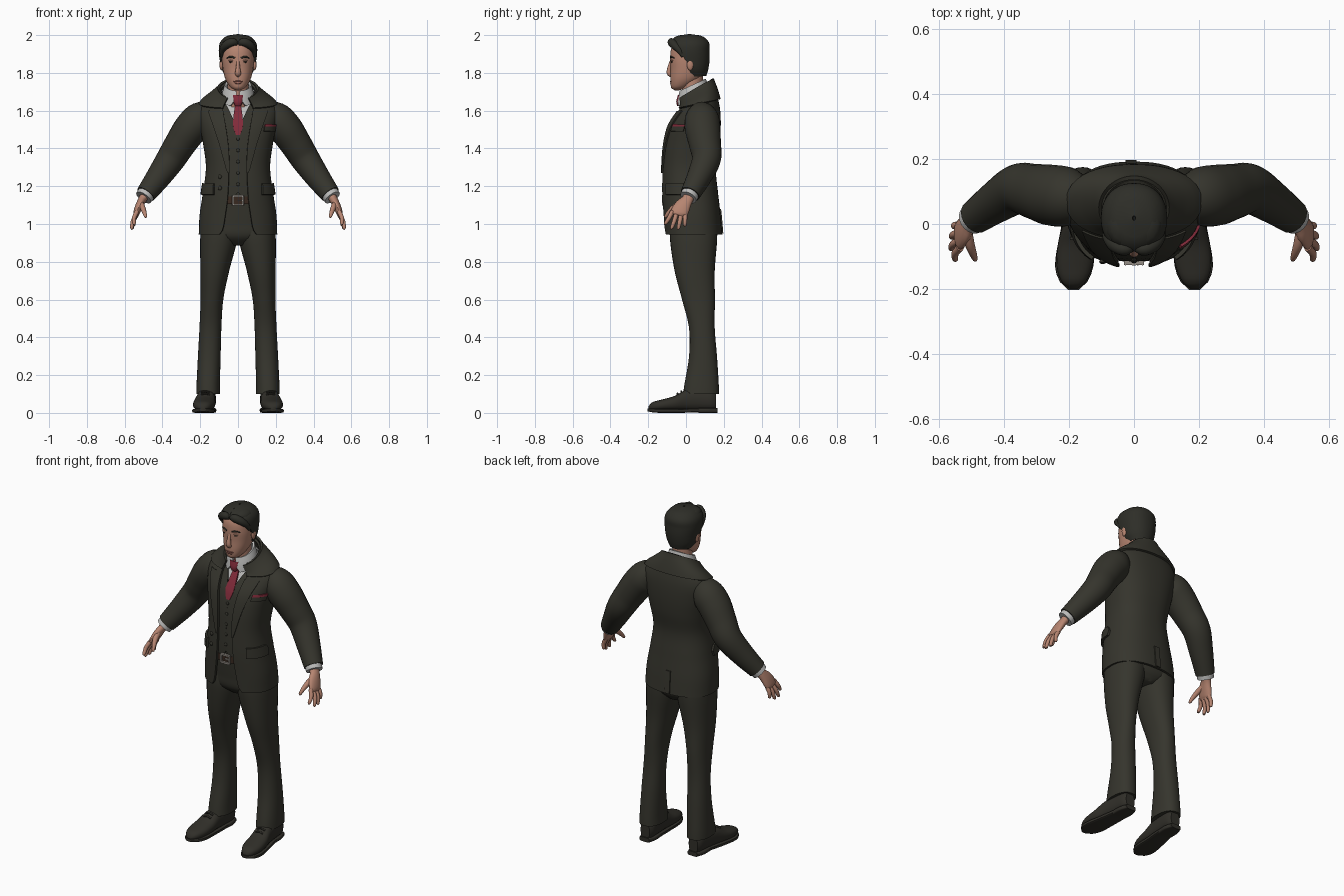
import bpy, bmesh, math
from mathutils import Vector


def material(name, rgb):
    m = bpy.data.materials.new(name)
    m.diffuse_color = (*rgb, 1)
    return m


SUIT = material("suit_cloth", (0.036, 0.035, 0.026))
HAIR = material("dark_hair", (0.027, 0.027, 0.021))
SKIN = material("skin", (0.47, 0.235, 0.165))
SHIRT = material("shirt_white", (0.5, 0.5, 0.49))
TIE = material("tie_red", (0.22, 0.024, 0.042))
SHOE = material("shoe_leather", (0.03, 0.028, 0.022))
BELT = material("belt_leather", (0.04, 0.022, 0.014))
METAL = material("buckle_metal", (0.3, 0.27, 0.24))
LIP = material("lips", (0.33, 0.12, 0.095))


def sample(keys, s):
    """Smooth interpolation of key rows; the first entry is the parameter."""
    s = min(max(s, keys[0][0]), keys[-1][0])
    i = max(j for j in range(len(keys) - 1) if keys[j][0] <= s)
    a, b = Vector(keys[i]), Vector(keys[i + 1])
    p, q = Vector(keys[max(i - 1, 0)]), Vector(keys[min(i + 2, len(keys) - 1)])
    h = b[0] - a[0]
    t = (s - a[0]) / h
    ta, tb = (b - p) / (b[0] - p[0]) * h, (q - a) / (q[0] - a[0]) * h
    return (a * (2*t**3 - 3*t*t + 1) + ta * (t**3 - 2*t*t + t)
            + b * (3*t*t - 2*t**3) + tb * (t**3 - t*t))


def steps(a, b, n):
    return [a + (b - a) * i / (n - 1) for i in range(n)]


def power(v, e):
    return math.copysign(abs(v) ** e, v)


def loft(name, rings, mat, closed=True, thick=0, mirror=False):
    bm = bmesh.new()
    vs = [[bm.verts.new(p) for p in r] for r in rings]
    n = len(rings[0])
    for r0, r1 in zip(vs, vs[1:]):
        for i in range(n if closed else n - 1):
            j = (i + 1) % n
            bm.faces.new((r0[i], r0[j], r1[j], r1[i]))
    if closed and not thick:
        bm.faces.new(vs[0])
        bm.faces.new(vs[-1])
    bmesh.ops.recalc_face_normals(bm, faces=bm.faces)
    me = bpy.data.meshes.new(name)
    bm.to_mesh(me)
    bm.free()
    me.materials.append(mat)
    ob = bpy.data.objects.new(name, me)
    bpy.context.collection.objects.link(ob)
    bpy.ops.object.select_all(action='DESELECT')
    ob.select_set(True)
    bpy.context.view_layer.objects.active = ob
    if thick:
        m = ob.modifiers.new("thickness", 'SOLIDIFY')
        m.thickness, m.offset = thick, 0
        bpy.ops.object.modifier_apply(modifier=m.name)
    bpy.ops.object.shade_smooth_by_angle(angle=math.radians(45))
    if mirror:
        ob.modifiers.new("mirror", 'MIRROR')
    return ob


# Body surface rows: height, centre x, centre y, half width, half depth, roundness, tilt
def point(keys, s, a, off=0):
    _, cx, cy, rx, ry, p, tilt = sample(keys, s)
    x = (rx + off) * power(math.sin(a), 2 / p)
    y = -(ry + off) * power(math.cos(a), 2 / p)
    return Vector((cx + x, cy + y, s + tilt * y))


def angle(keys, s, x):
    k = sample(keys, s)
    return math.asin(power(max(-1, min(1, x / k[3])), k[5] / 2))


def solid(name, keys, mat, n=32, rows=20, mirror=False):
    return loft(name, [[point(keys, s, math.tau * i / n) for i in range(n)]
                       for s in steps(keys[0][0], keys[-1][0], rows)], mat, mirror=mirror)


def shell(name, keys, opening, s0, s1, mat, off=0, thick=0.012, rows=28, n=49):
    rings = []
    for s in steps(s0, s1, rows):
        a = angle(keys, s, max(0, opening(s)))
        rings.append([point(keys, s, t, off) for t in steps(a, math.tau - a, n)])
    return loft(name, rings, mat, False, thick)


def patch(name, keys, rows, mat, off, thick=0.008, mirror=False, n=7):
    """Plate lying on a body surface; rows are height, inner x, outer x."""
    rings = [[point(keys, s, a, off) for a in steps(angle(keys, s, x0), angle(keys, s, x1), n)]
             for s, x0, x1 in rows]
    return loft(name, rings, mat, False, thick, mirror)


def tube(name, path, mat, n=14, rows=14, mirror=True, wide=(0, 1, 0)):
    """Path rows: x, y, z, radius along the wide axis, radius across."""
    keys = [(i, *p) for i, p in enumerate(path)]
    rings = []
    for s in steps(0, len(path) - 1, rows):
        k = sample(keys, s)
        t = (Vector(sample(keys, s + .05)[1:4]) - Vector(sample(keys, s - .05)[1:4])).normalized()
        w = Vector(wide)
        u = (w - t * w.dot(t)).normalized()
        v = t.cross(u)
        c = Vector(k[1:4])
        rings.append([c + u * k[4] * math.cos(math.tau * i / n) + v * k[5] * math.sin(math.tau * i / n)
                      for i in range(n)])
    return loft(name, rings, mat, mirror=mirror)


def blob(name, c, r, mat, mirror=False, n=14):
    rings = [[(c[0] + r[0] * math.sin(f) * math.cos(math.tau * i / n),
               c[1] + r[1] * math.sin(f) * math.sin(math.tau * i / n),
               c[2] - r[2] * math.cos(f)) for i in range(n)] for f in steps(.05, math.pi - .05, 9)]
    return loft(name, rings, mat, mirror=mirror)


# Jacket, open at the front
JACKET = [(.945, 0, .037, .208, .155, 2.4, 0), (1.05, 0, .03, .203, .153, 2.4, 0),
          (1.17, 0, .02, .185, .149, 2.4, 0), (1.3, 0, .016, .17, .142, 2.4, 0),
          (1.42, 0, .03, .184, .147, 2.4, 0), (1.52, 0, .045, .203, .139, 2.4, 0),
          (1.6, 0, .064, .213, .116, 2.3, .1), (1.65, 0, .068, .185, .097, 2.2, .3),
          (1.68, 0, .06, .14, .09, 2.1, .5), (1.71, 0, .05, .097, .085, 2, .6)]
GAP = [(.945, .1), (.97, .083), (1.05, .068), (1.15, .055), (1.3, .05), (1.42, .056),
       (1.52, .07), (1.62, .082), (1.68, .07), (1.71, .055)]


def gap(s):
    return sample(GAP, s)[1]


shell("jacket", JACKET, gap, .945, 1.71, SUIT, off=-.006, rows=40)
patch("lapel", JACKET, [(s, gap(s) - .006, gap(s) + .004 + .07 * ((s - 1.27) / .34) ** .8)
                        for s in steps(1.27, 1.61, 14)], SUIT, .004, mirror=True)
shell("jacket_collar", JACKET, lambda s: gap(s) - .004, 1.635, 1.715, SUIT, off=.007, rows=8)
patch("pocket_flap", JACKET, [(1.155, .125, .187), (1.185, .124, .183), (1.215, .123, .178)],
      SUIT, .006, .012, mirror=True)
patch("breast_pocket", JACKET, [(1.49, .135, .19), (1.515, .137, .195)], SUIT, .004)
patch("pocket_square", JACKET, [(1.515, .138, .194), (1.528, .142, .2)], TIE, .004)
for i, z in enumerate((1.25, 1.19)):
    blob(f"jacket_button_{i}", point(JACKET, z, angle(JACKET, z, -.095), .002), (.011, .006, .011), SUIT)
vent = [[point(JACKET, s, math.pi + d, .003) for d in (-.02, .03, .08)] for s in steps(.95, 1.08, 5)]
loft("back_vent", vent, SUIT, False, .006)

# Waistcoat, shirt and tie
shell("waistcoat", JACKET, lambda s: (s - 1.49) * .42 if s > 1.3 else (1.17 - s) * .7,
      1.14, 1.66, SUIT, off=-.018, thick=.008, rows=36)
for i, z in enumerate(steps(1.21, 1.45, 5)):
    blob(f"waistcoat_button_{i}", point(JACKET, z, 0, -.013), (.009, .005, .009), SUIT)
shell("shirt", JACKET, lambda s: 0, 1.4, 1.69, SHIRT, off=-.03, thick=.006)
patch("tie", JACKET, [(1.47, -.012, .012), (1.5, -.024, .024), (1.53, -.03, .03), (1.6, -.023, .023),
                      (1.645, -.017, .017)], TIE, -.016, .01)
solid("tie_knot", [(1.625, 0, -.032, .016, .014, 2.5, 0), (1.645, 0, -.034, .024, .018, 2.5, 0),
                   (1.682, 0, -.026, .031, .017, 2.5, 0)], TIE, 16, 6)
NECK = [(1.66, 0, .035, .083, .08, 2, .5), (1.7, 0, .035, .075, .073, 2, .5), (1.735, 0, .036, .064, .064, 2, .5)]
shell("shirt_collar", NECK, lambda s: .008 + max(0, 1.7 - s) * .8, 1.66, 1.735, SHIRT, rows=8)

# Trousers, belt and buckle
solid("trouser_seat", [(.885, 0, .05, .06, .08, 2.2, 0), (.93, 0, .042, .175, .12, 2.4, 0),
                       (1, 0, .037, .187, .127, 2.4, 0), (1.15, 0, .02, .162, .126, 2.4, 0)], SUIT)
solid("trouser_leg", [(.1, .158, .08, .063, .095, 2.3, 0), (.14, .158, .082, .062, .092, 2.3, 0),
                      (.3, .152, .09, .06, .074, 2.2, 0), (.45, .146, .084, .058, .068, 2.2, 0),
                      (.6, .138, .066, .06, .087, 2.2, 0), (.75, .123, .046, .076, .106, 2.2, 0),
                      (.92, .102, .04, .098, .125, 2.2, 0), (1, .1, .04, .094, .125, 2.2, 0)],
      SUIT, rows=34, mirror=True)
solid("belt", [(1.105, 0, .022, .171, .138, 2.4, 0), (1.145, 0, .02, .169, .136, 2.4, 0)], BELT, 40, 3)
for x, z, w, h in ((-.026, 1.125, .005, .027), (.026, 1.125, .005, .027),
                   (0, 1.148, .03, .005), (0, 1.102, .03, .005), (.012, 1.125, .014, .003)):
    solid("buckle_bar", [(z - h, x, -.12, w, .007, 6, 0), (z + h, x, -.12, w, .007, 6, 0)], METAL, 12, 2)


# Shoes, lofted from toe to heel; rows: y, centre x, half width, bottom, top
def shoe(name, rows, mat, p, count):
    rings = []
    for y in steps(rows[0][0], rows[-1][0], count):
        _, cx, w, lo, hi = sample(rows, y)
        rings.append([(cx + w * power(math.cos(a), 2 / p), y, (lo + hi) / 2 + (hi - lo) / 2 * power(math.sin(a), 2 / p))
                      for a in [math.tau * i / 20 for i in range(20)]])
    loft(name, rings, mat, mirror=True)


shoe("shoe", [(-.198, .186, .014, .018, .036), (-.18, .186, .036, .012, .056), (-.13, .183, .055, .012, .07),
              (-.06, .177, .057, .012, .09), (0, .17, .05, .012, .122), (.08, .163, .046, .012, .13),
              (.14, .16, .042, .012, .125), (.16, .16, .03, .015, .11)], SHOE, 2.4, 24)
shoe("shoe_sole", [(-.203, .186, .016, .008, .024), (-.18, .186, .041, .003, .023), (-.13, .184, .059, 0, .022),
                   (-.03, .174, .054, 0, .022), (.06, .163, .047, .003, .025), (.165, .16, .034, .003, .025)],
     SHOE, 5, 16)
shoe("shoe_heel", [(.065, .163, .045, 0, .026), (.12, .161, .046, 0, .026), (.167, .16, .032, 0, .026)], SHOE, 5, 7)
for i, (y, z) in enumerate(((-.045, .1), (-.025, .112))):
    tube(f"shoelace_{i}", [(.15, y, z - .004, .005, .005), (.173, y, z + .003, .005, .005),
                           (.196, y, z - .004, .005, .005)], SHOE, 8, 6)

# Sleeves, cuffs and hands
tube("sleeve", [(.13, .08, 1.58, .05, .06), (.195, .084, 1.56, .088, .088), (.25, .088, 1.505, .094, .09),
                (.305, .1, 1.425, .085, .083), (.355, .108, 1.345, .077, .077), (.42, .07, 1.25, .065, .066),
                (.488, .022, 1.158, .053, .053)], SUIT, 24, 32)
tube("shirt_cuff", [(.47, .035, 1.18, .046, .046), (.487, .022, 1.158, .047, .047), (.5, .012, 1.14, .046, .046)],
     SHIRT, 20, 8)
tube("palm", [(.485, .024, 1.16, .03, .026), (.507, .006, 1.128, .031, .022), (.523, -.018, 1.095, .043, .021),
              (.537, -.036, 1.06, .045, .017), (.541, -.04, 1.045, .036, .011)], SKIN, 18, 14)
FINGERS = ((-.072, 1.066, .55, -.108, .997), (-.05, 1.056, .562, -.075, .974),
           (-.026, 1.052, .56, -.04, .972), (-.004, 1.056, .552, -.006, .988))
for i, (y, z, tx, ty, tz) in enumerate(FINGERS):
    tube(f"finger_{i}", [(.535, y, z, .0125, .0125), ((.535 + tx) / 2 + .008, (y + ty) / 2, (z + tz) / 2, .0115, .0115),
                         (tx, ty, tz + .006, .009, .009), (tx, ty, tz, .004, .004)], SKIN, 10, 12)
tube("thumb", [(.515, -.015, 1.115, .018, .016), (.506, -.06, 1.09, .016, .015), (.496, -.09, 1.063, .012, .012),
               (.489, -.108, 1.04, .008, .008), (.487, -.112, 1.034, .003, .003)], SKIN, 10, 14)

# Neck, head and face
solid("neck", [(1.62, 0, .04, .058, .058, 2, 0), (1.72, 0, .033, .055, .056, 2, 0),
               (1.8, 0, .03, .055, .06, 2, 0)], SKIN, 24, 8)
solid("head", [(1.708, 0, -.048, .012, .012, 2, 0), (1.715, 0, -.042, .03, .033, 2, 0),
               (1.735, 0, -.026, .049, .055, 2.1, 0), (1.77, 0, -.003, .068, .08, 2.2, 0),
               (1.82, 0, .01, .08, .092, 2.2, 0), (1.88, 0, .014, .085, .098, 2.2, 0),
               (1.94, 0, .02, .08, .094, 2.1, 0), (1.98, 0, .02, .045, .055, 2, 0)], SKIN, 32, 26)
tube("nose", [(0, -.076, 1.868, .008, .008), (0, -.086, 1.835, .01, .01), (0, -.09, 1.803, .015, .013),
              (0, -.084, 1.789, .014, .01), (0, -.076, 1.784, .006, .006)], SKIN, 12, 14, False, (1, 0, 0))
blob("ear", (.088, .022, 1.845), (.01, .018, .032), SKIN, True)
blob("eye", (.034, -.0735, 1.858), (.015, .006, .005), HAIR, True)
blob("eyelid", (.034, -.0735, 1.865), (.018, .0085, .005), SKIN, True)
tube("eyebrow", [(.015, -.083, 1.879, .003, .004), (.038, -.078, 1.885, .004, .005), (.06, -.063, 1.879, .002, .003)],
     HAIR, 8, 8)
blob("upper_lip", (0, -.078, 1.755), (.025, .007, .005), LIP)
blob("lower_lip", (0, -.077, 1.746), (.02, .008, .006), LIP)

# Hair cap, swept away from a centre parting
CAP = [(1.785, 0, .045, .062, .06, 2, 0), (1.82, 0, .03, .083, .085, 2.1, 0), (1.87, 0, .02, .094, .102, 2.2, 0),
       (1.92, 0, .018, .099, .104, 2.2, 0), (1.955, 0, .018, .094, .102, 2.2, 0), (1.98, 0, .018, .074, .082, 2.1, 0),
       (1.993, 0, .018, .048, .054, 2, 0), (1.998, 0, .018, .008, .01, 2, 0)]
HAIRLINE = [(1.785, .062), (1.83, .087), (1.87, .092), (1.9, .09), (1.93, .06), (1.95, .012), (1.96, 0), (2, 0)]
shell("hair_cap", CAP, lambda s: sample(HAIRLINE, s)[1], 1.785, 1.998, HAIR, off=-.004, thick=.014, rows=34)
tube("hair_fringe", [(.004, -.07, 1.955, .012, .012), (.03, -.078, 1.963, .02, .022), (.062, -.062, 1.948, .022, .022),
                     (.083, -.035, 1.92, .017, .015), (.088, -.018, 1.885, .006, .006)], HAIR, 12, 16)
blob("hair_top", (.035, .0, 1.965), (.052, .07, .034), HAIR, True)
